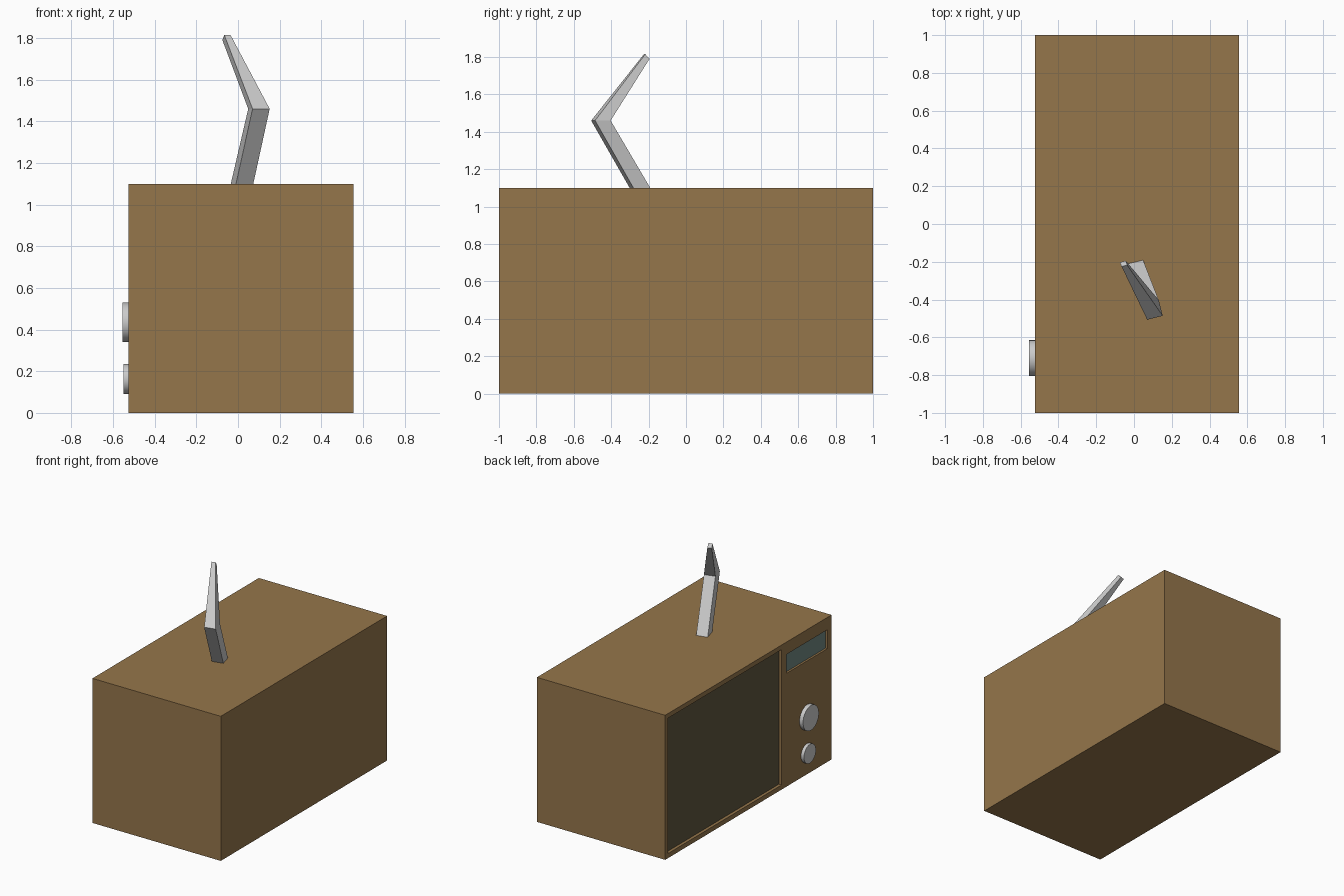
import bpy, math

if "Cube" in bpy.data.objects:
    bpy.data.objects.remove(bpy.data.objects["Cube"])


def material(name, rgb):
    m = bpy.data.materials.new(name)
    m.diffuse_color = (*rgb, 1)
    m.use_nodes = True
    m.node_tree.nodes["Principled BSDF"].inputs["Base Color"].default_value = m.diffuse_color
    return m


def box(name, lo, hi, mat=None):
    bpy.ops.mesh.primitive_cube_add(size=1, location=[(a + b) / 2 for a, b in zip(lo, hi)])
    ob = bpy.context.object
    ob.name = name
    ob.scale = [b - a for a, b in zip(lo, hi)]
    bpy.ops.object.transform_apply(location=False, rotation=False, scale=True)
    if mat:
        ob.data.materials.append(mat)
    return ob


def knob(name, y, z, radius, depth):
    bpy.ops.mesh.primitive_cylinder_add(
        vertices=32, radius=radius, depth=depth + 0.01,
        location=(FRONT + 0.005 - depth / 2, y, z), rotation=(0, math.pi / 2, 0))
    bpy.context.object.name = name
    bpy.ops.object.shade_smooth_by_angle()


FRONT = -0.525   # plane of the control face
wood = material("wood", (0.30, 0.18, 0.07))
dark = material("dark_glass", (0.115, 0.092, 0.05))
teal = material("teal_glass", (0.16, 0.24, 0.22))

# Cabinet
cabinet = box("cabinet", (FRONT, -1, 0), (0.555, 1, 1.1), wood)

# Recessed screen and display: cut a pocket, then line its floor with glass
for name, y0, y1, z0, z1, depth, mat in (
        ("screen", -0.40, 0.965, 0.035, 1.065, 0.025, dark),
        ("display", -0.95, -0.46, 0.862, 1.006, 0.018, teal)):
    cutter = box(name + "_cutter", (FRONT - 0.1, y0, z0), (FRONT + depth, y1, z1), wood)
    cutter.hide_render = True
    cutter.display_type = 'WIRE'
    cutter.hide_set(True)
    mod = cabinet.modifiers.new(name + "_pocket", 'BOOLEAN')
    mod.operation = 'DIFFERENCE'
    mod.solver = 'EXACT'
    mod.object = cutter
    box(name, (FRONT + depth - 0.002, y0, z0), (FRONT + depth + 0.01, y1, z1), mat)

# Knobs
knob("large_knob", -0.71, 0.435, 0.095, 0.03)
knob("small_knob", -0.705, 0.163, 0.072, 0.025)

# Bent tapering antenna: base, elbow and tip sections
sections = [
    [(-0.01, -0.30, 1.098), (0.073, -0.28, 1.098), (0.048, -0.19, 1.098), (-0.035, -0.21, 1.098)],
    [(0.07, -0.507, 1.46), (0.152, -0.486, 1.46), (0.131, -0.403, 1.46), (0.049, -0.424, 1.46)],
    [(-0.066, -0.225, 1.815), (-0.036, -0.218, 1.815), (-0.043, -0.195, 1.79), (-0.075, -0.203, 1.79)],
]
verts = [v for s in sections for v in s]
faces = [(3, 2, 1, 0), (8, 9, 10, 11)]
for s in range(2):
    for i in range(4):
        a, b = 4 * s + i, 4 * s + (i + 1) % 4
        faces.append((a, b, b + 4, a + 4))
mesh = bpy.data.meshes.new("antenna")
mesh.from_pydata(verts, [], faces)
bpy.context.collection.objects.link(bpy.data.objects.new("antenna", mesh))
